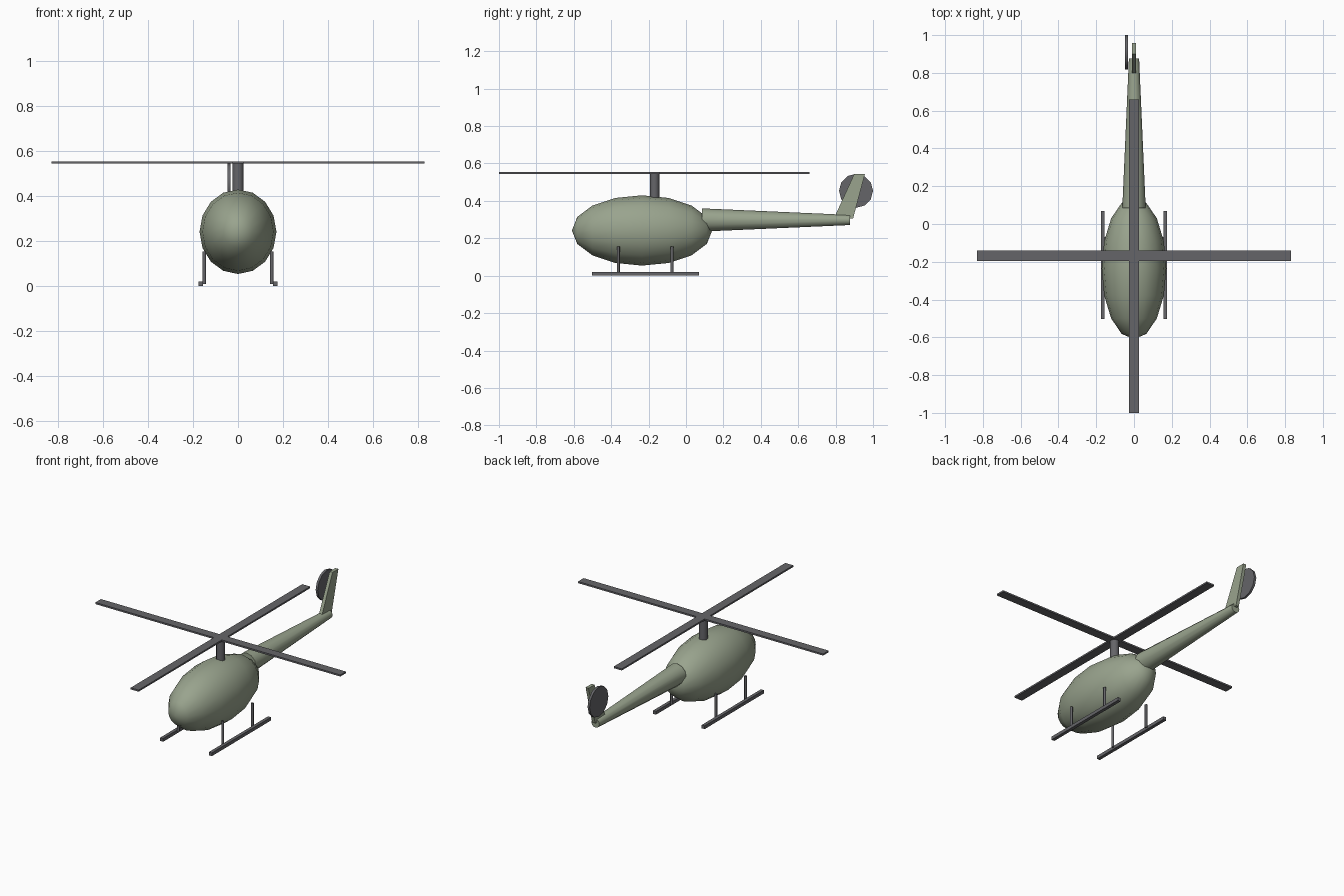
import bpy, bmesh, math
from mathutils import Matrix, Vector

if "Cube" in bpy.data.objects:
    bpy.data.objects.remove(bpy.data.objects["Cube"])


def material(name, color):
    m = bpy.data.materials.new(name)
    m.diffuse_color = color
    m.use_nodes = True
    m.node_tree.nodes["Principled BSDF"].inputs["Base Color"].default_value = m.diffuse_color
    return m


GREEN = material("olive_paint", (0.32, 0.37, 0.27, 1))
DARK = material("dark_metal", (0.13, 0.13, 0.14, 1))


def finish(bm, name, mat, smooth=False):
    bmesh.ops.recalc_face_normals(bm, faces=bm.faces)
    me = bpy.data.meshes.new(name)
    bm.to_mesh(me)
    bm.free()
    ob = bpy.data.objects.new(name, me)
    bpy.context.collection.objects.link(ob)
    me.materials.append(mat)
    if smooth:
        bpy.ops.object.select_all(action='DESELECT')
        ob.select_set(True)
        bpy.context.view_layer.objects.active = ob
        bpy.ops.object.shade_smooth_by_angle(angle=math.radians(50))
    return ob


def box(name, center, size, mat):
    bm = bmesh.new()
    bmesh.ops.create_cube(bm, size=1, matrix=Matrix.Translation(center) @ Matrix.Diagonal((*size, 1)))
    return finish(bm, name, mat)


def tube(name, start, end, r1, r2, sides, mat):
    """Capped cylinder or cone between two points."""
    a, b = Vector(start), Vector(end)
    d = b - a
    rot = d.to_track_quat('Z', 'Y').to_matrix().to_4x4()
    bm = bmesh.new()
    bmesh.ops.create_cone(bm, cap_ends=True, segments=sides, radius1=r1, radius2=r2,
                          depth=d.length, matrix=Matrix.Translation((a + b) / 2) @ rot)
    return finish(bm, name, mat, True)


# Egg-shaped body, poles at nose and tail
bm = bmesh.new()
bmesh.ops.create_uvsphere(bm, u_segments=16, v_segments=8, radius=1,
                          matrix=Matrix.Translation((0, -0.235, 0.242))
                          @ Matrix.Diagonal((0.171, 0.375, 0.188, 1))
                          @ Matrix.Rotation(math.pi / 2, 4, 'X'))
finish(bm, "body", GREEN, True)

# Tapered tail boom
tube("tail_boom", (0, 0.085, 0.298), (0, 0.877, 0.298), 0.062, 0.027, 12, GREEN)

# Swept tail fin
bm = bmesh.new()
profile = [(0.79, 0.305), (0.893, 0.305), (0.957, 0.545), (0.9, 0.545)]
face = bm.faces.new([bm.verts.new((-0.01, y, z)) for y, z in profile])
ext = bmesh.ops.extrude_face_region(bm, geom=[face])
bmesh.ops.translate(bm, vec=(0.02, 0, 0),
                    verts=[g for g in ext["geom"] if isinstance(g, bmesh.types.BMVert)])
finish(bm, "tail_fin", GREEN)

# Tail rotor disc
tube("tail_rotor", (-0.047, 0.909, 0.454), (-0.033, 0.909, 0.454), 0.091, 0.091, 12, DARK)

# Mast and crossed main blades
tube("rotor_mast", (0, -0.168, 0.39), (0, -0.168, 0.55), 0.025, 0.025, 12, DARK)
box("rotor_blade_across", (0, -0.168, 0.55), (1.66, 0.054, 0.01), DARK)
box("rotor_blade_along", (0, -0.17, 0.55), (0.054, 1.66, 0.01), DARK)

# Landing skids and struts
for side, s in (("left", -1), ("right", 1)):
    box(side + "_skid", (s * 0.165, -0.217, 0.01), (0.02, 0.573, 0.02), DARK)
    for end, y in (("front", -0.362), ("rear", -0.075)):
        tube(f"{side}_{end}_strut", (s * 0.15, y, 0.01), (s * 0.15, y, 0.155),
             0.008, 0.008, 8, DARK)
